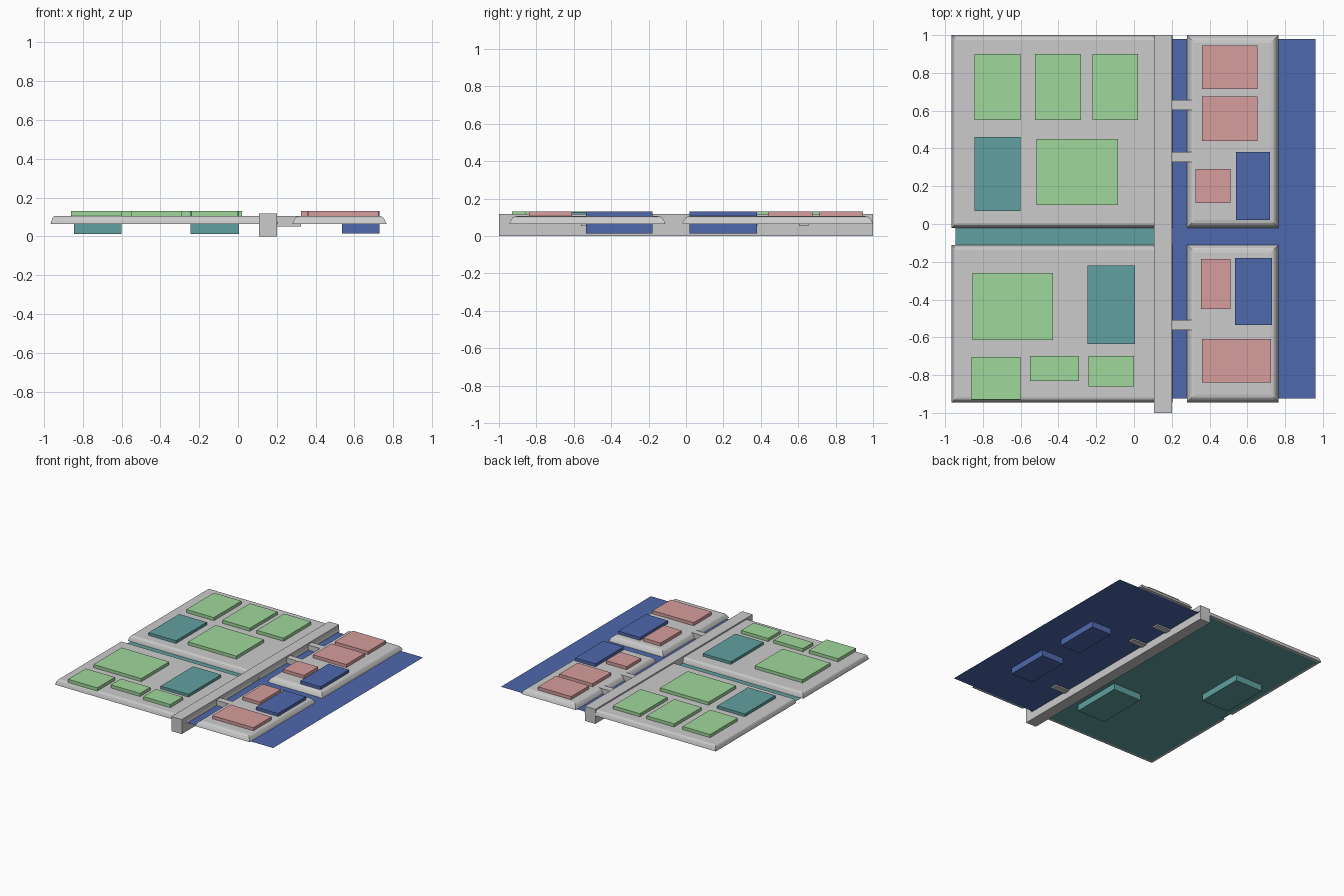
import bpy, bmesh

if "Cube" in bpy.data.objects:
    bpy.data.objects.remove(bpy.data.objects["Cube"])

def material(name, rgb):
    m = bpy.data.materials.new(name)
    m.diffuse_color = (*rgb, 1)
    m.use_nodes = True
    m.node_tree.nodes["Principled BSDF"].inputs["Base Color"].default_value = m.diffuse_color
    return m

GREEN = material("green", (0.35, 0.68, 0.33))
TEAL = material("teal", (0.12, 0.35, 0.35))
BLUE = material("blue", (0.08, 0.14, 0.42))
PINK = material("pink", (0.68, 0.34, 0.34))

def finish(bm, name, mat=None):
    bmesh.ops.recalc_face_normals(bm, faces=bm.faces)
    me = bpy.data.meshes.new(name)
    bm.to_mesh(me)
    bm.free()
    ob = bpy.data.objects.new(name, me)
    bpy.context.collection.objects.link(ob)
    if mat:
        me.materials.append(mat)
    return ob

def loft(name, x0, x1, y0, y1, rings, mat=None):
    """Stack of rectangles, each given as (inset, z), capped at both ends."""
    bm = bmesh.new()
    loops = [[bm.verts.new((x, y, z)) for x, y in
              ((x0 + i, y0 + i), (x1 - i, y0 + i), (x1 - i, y1 - i), (x0 + i, y1 - i))]
             for i, z in rings]
    bm.faces.new(loops[0])
    bm.faces.new(loops[-1])
    for a, b in zip(loops, loops[1:]):
        for k in range(4):
            n = (k + 1) % 4
            bm.faces.new((a[k], a[n], b[n], b[k]))
    return finish(bm, name, mat)

def box(name, x0, x1, y0, y1, z0, z1, mat=None):
    return loft(name, x0, x1, y0, y1, [(0, z0), (0, z1)], mat)

def sheet(name, x0, x1, y0, y1, z, mat):
    bm = bmesh.new()
    bm.faces.new([bm.verts.new(p) for p in
                  ((x0, y0, z), (x1, y0, z), (x1, y1, z), (x0, y1, z))])
    return finish(bm, name, mat)

# Thin base sheets, dividing wall and bridges
sheet("teal_base", -0.945, 0.155, -0.925, 0.98, 0.063, TEAL)
sheet("blue_base", 0.155, 0.96, -0.925, 0.98, 0.063, BLUE)
box("dividing_wall", 0.107, 0.20, -1, 1, 0, 0.117)
for y in (0.63, 0.355, -0.535):
    box("bridge", 0.19, 0.325, y - 0.026, y + 0.026, 0.052, 0.105)

# Four raised slabs with rounded-over edges
curve = [(0, 0.065), (0.006, 0.08), (0.016, 0.096), (0.026, 0.103), (0.042, 0.106)]
tight = [(i * 0.6, z) for i, z in curve]
for y0, y1 in ((-0.02, 1.0), (-0.945, -0.11)):
    loft("large_slab", -0.965, 0.205, y0, y1, tight)
    loft("small_slab", 0.28, 0.765, y0, y1, curve)

# Plates lying on the slabs: x0, x1, y0, y1
green_plates = [
    (-0.845, -0.60, 0.55, 0.90), (-0.525, -0.28, 0.55, 0.90), (-0.22, 0.02, 0.55, 0.90),
    (-0.515, -0.085, 0.10, 0.45), (-0.855, -0.43, -0.615, -0.26),
    (-0.86, -0.60, -0.93, -0.705), (-0.55, -0.29, -0.83, -0.70), (-0.24, 0.0, -0.86, -0.70)]
pink_plates = [
    (0.36, 0.655, 0.715, 0.945), (0.36, 0.655, 0.44, 0.675), (0.325, 0.51, 0.11, 0.29),
    (0.355, 0.51, -0.45, -0.185), (0.36, 0.725, -0.84, -0.61)]
for p in green_plates:
    box("green_plate", *p, 0.104, 0.131, GREEN)
for p in pink_plates:
    box("pink_plate", *p, 0.104, 0.131, PINK)

# Deep blocks passing through the slabs and hanging below
for p in ((-0.845, -0.60, 0.07, 0.46), (-0.245, 0.005, -0.635, -0.22)):
    box("teal_block", *p, 0.012, 0.128, TEAL)
for p in ((0.54, 0.72, 0.02, 0.38), (0.535, 0.73, -0.535, -0.18)):
    box("blue_block", *p, 0.014, 0.13, BLUE)
